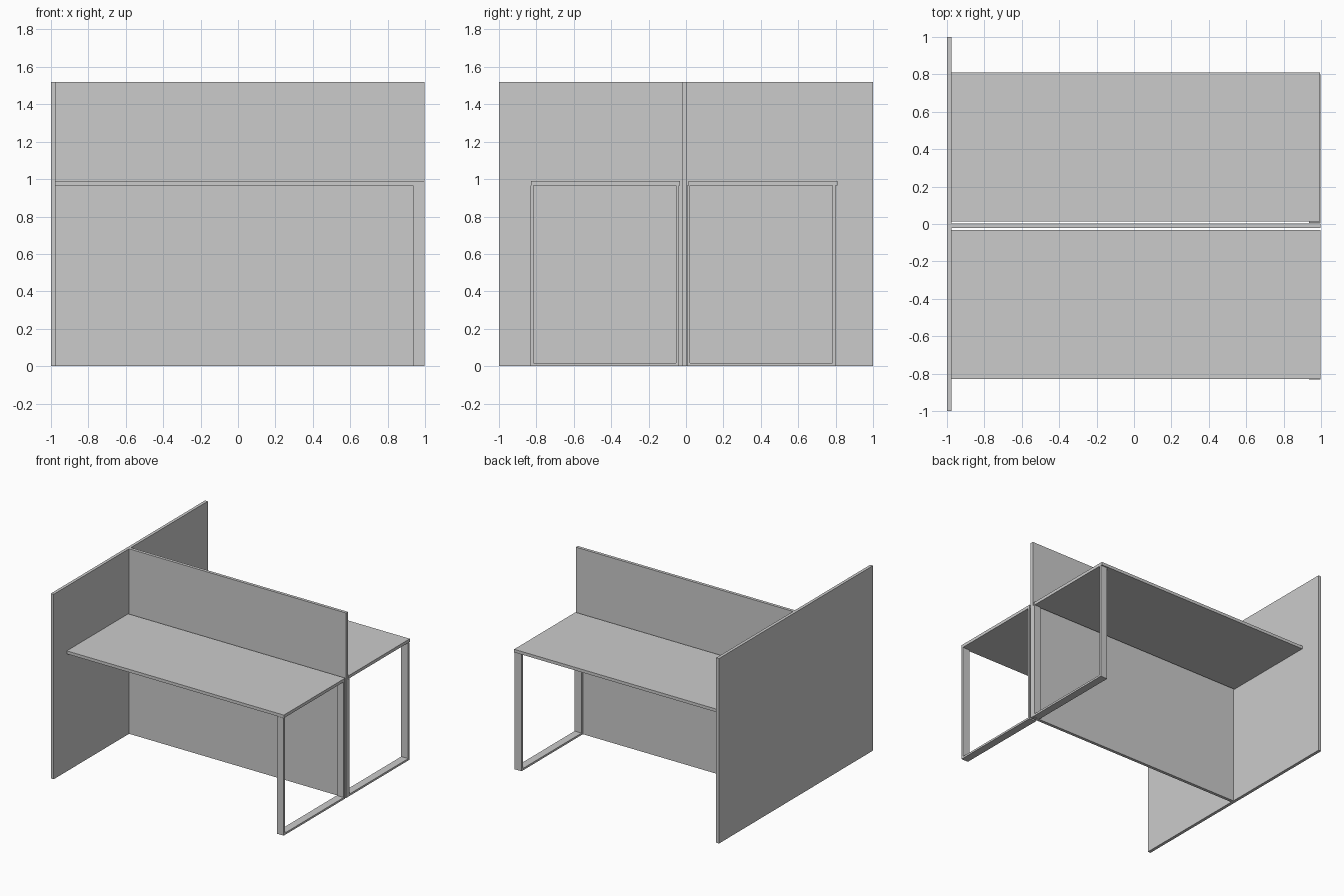
import bpy

if "Cube" in bpy.data.objects:
    bpy.data.objects.remove(bpy.data.objects["Cube"])


def box(name, x, y, z):
    """Box from (min, max) ranges on each axis."""
    bpy.ops.mesh.primitive_cube_add(
        size=1, location=[(a + b) / 2 for a, b in (x, y, z)])
    ob = bpy.context.object
    ob.name = name
    ob.scale = [b - a for a, b in (x, y, z)]
    bpy.ops.object.transform_apply(location=False, rotation=False, scale=True)
    return ob


def leg_frame(name, y0, y1, x=(0.935, 0.998), top=0.965, bar=0.016):
    """Flat-bar U frame extruded along x; the desk top closes it."""
    profile = [(y0, top), (y0, 0), (y1, 0), (y1, top),
               (y1 - bar, top), (y1 - bar, bar), (y0 + bar, bar), (y0 + bar, top)]
    n = len(profile)
    verts = [(px, py, pz) for px in x for py, pz in profile]
    # End caps as three quads each, then the side walls
    quads = [(0, 1, 6, 7), (1, 2, 5, 6), (2, 3, 4, 5)]
    faces = [tuple(q) for q in quads]
    faces += [tuple(i + n for i in reversed(q)) for q in quads]
    faces += [(i, i + n, (i + 1) % n + n, (i + 1) % n) for i in range(n)]
    faces = [f[::-1] for f in faces]
    mesh = bpy.data.meshes.new(name)
    mesh.from_pydata(verts, [], faces)
    ob = bpy.data.objects.new(name, mesh)
    bpy.context.collection.objects.link(ob)
    # Make normals consistent and outward
    bpy.ops.object.select_all(action='DESELECT')
    bpy.context.view_layer.objects.active = ob
    ob.select_set(True)
    bpy.ops.object.mode_set(mode='EDIT')
    bpy.ops.mesh.select_all(action='SELECT')
    bpy.ops.mesh.normals_make_consistent(inside=False)
    bpy.ops.object.mode_set(mode='OBJECT')
    return ob


# Partition panels
box("side_panel", (-1, -0.975), (-1, 1), (0, 1.52))
box("divider_panel", (-0.975, 0.998), (-0.022, 0.003), (0, 1.52))

# Desk tops either side of the divider
box("front_desk_top", (-0.975, 0.998), (-0.83, -0.033), (0.965, 0.99))
box("back_desk_top", (-0.975, 0.995), (0.014, 0.81), (0.965, 0.99))

# Supporting frames at the open end
leg_frame("front_leg_frame", -0.832, -0.037)
leg_frame("back_leg_frame", 0.005, 0.80)
